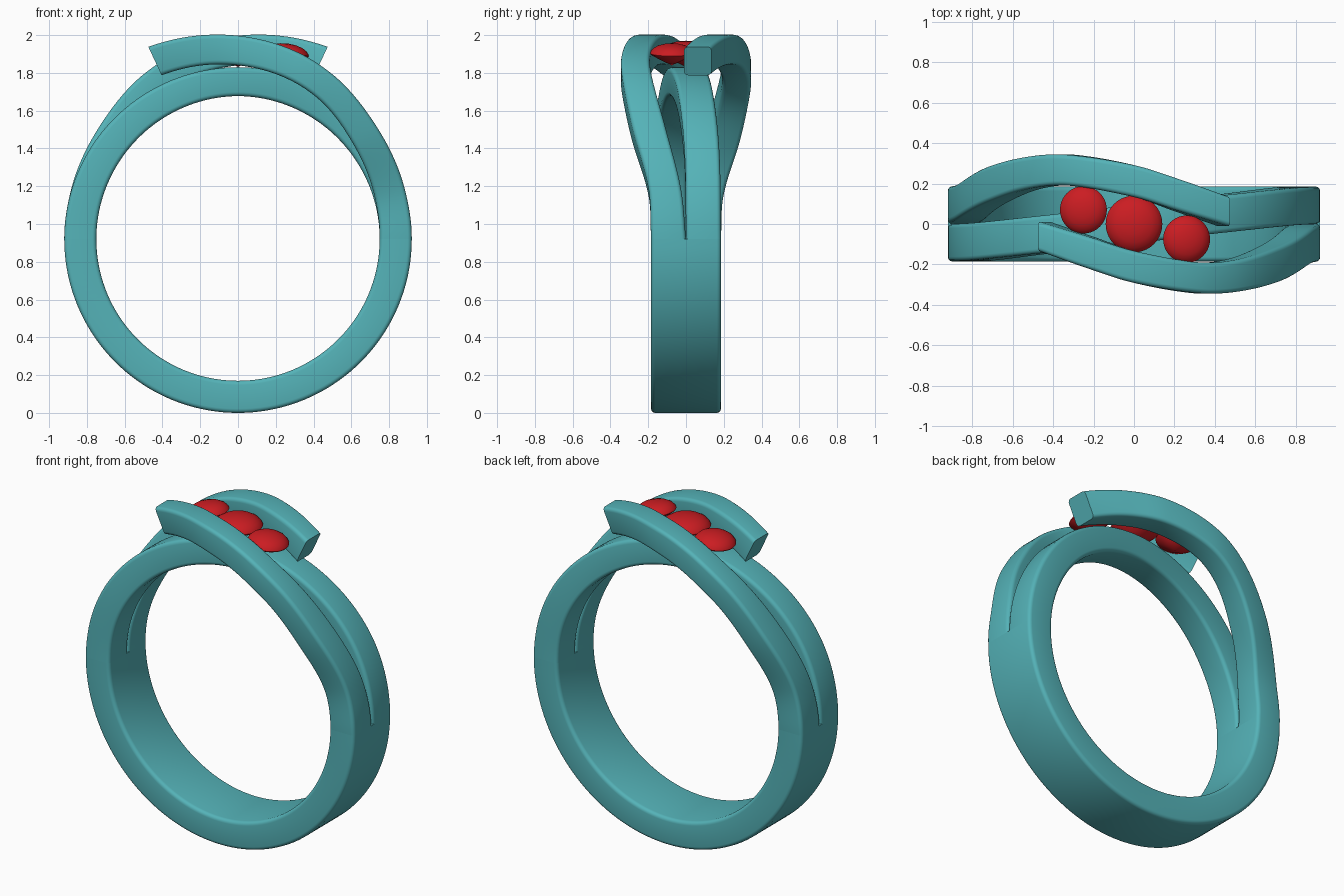
import bpy, bmesh, math
from mathutils import Vector, Matrix

if "Cube" in bpy.data.objects:
    bpy.data.objects.remove(bpy.data.objects["Cube"])

CZ = 0.92  # height of the ring centre


def material(name, color):
    m = bpy.data.materials.new(name)
    m.diffuse_color = color
    m.use_nodes = True
    m.node_tree.nodes["Principled BSDF"].inputs["Base Color"].default_value = m.diffuse_color
    return m


metal = material("teal_metal", (0.09, 0.45, 0.48, 1))
red = material("red_stone", (0.6, 0.012, 0.016, 1))


def finish(name, bm, mat, angle=35):
    bmesh.ops.recalc_face_normals(bm, faces=bm.faces)
    me = bpy.data.meshes.new(name)
    bm.to_mesh(me)
    bm.free()
    ob = bpy.data.objects.new(name, me)
    bpy.context.collection.objects.link(ob)
    me.materials.append(mat)
    bpy.ops.object.select_all(action='DESELECT')
    ob.select_set(True)
    bpy.context.view_layer.objects.active = ob
    bpy.ops.object.shade_smooth_by_angle(angle=math.radians(angle))
    return ob


def interp(keys, t):
    """Smooth curve through rows of (angle, values...)."""
    n = len(keys)
    i = max(j for j in range(n - 1) if keys[j][0] <= t + 1e-6)
    a, b = keys[i], keys[i + 1]
    p, q = keys[max(i - 1, 0)], keys[min(i + 2, n - 1)]
    h = b[0] - a[0]
    s = (t - a[0]) / h
    out = []
    for k in range(1, len(a)):
        ma = (b[k] - p[k]) / (b[0] - p[0]) * h
        mb = (q[k] - a[k]) / (q[0] - a[0]) * h
        out.append((2*s**3 - 3*s**2 + 1) * a[k] + (s**3 - 2*s**2 + s) * ma
                   + (3*s**2 - 2*s**3) * b[k] + (s**3 - s**2) * mb)
    return out


def section(w, h, r=0.022, seg=4):
    """Rounded rectangle, w wide and h thick."""
    pts = []
    for c, (sx, sy) in enumerate([(1, 1), (-1, 1), (-1, -1), (1, -1)]):
        for k in range(seg + 1):
            a = math.radians(90 * c + 90 * k / seg)
            pts.append((sx * (w/2 - r) + r * math.cos(a), sy * (h/2 - r) + r * math.sin(a)))
    return pts


def band(name, keys, steps, flip=False):
    """Sweep the section around the ring; rows are (angle, outer r, thickness, y, width)."""
    bm = bmesh.new()
    rings = []
    for s in range(steps + 1):
        t = keys[0][0] + (keys[-1][0] - keys[0][0]) * s / steps
        ro, th, y, w = interp(keys, t)
        a = math.radians(t)
        ring = []
        for u, v in section(w, th):
            r = ro - th / 2 + v
            ring.append(bm.verts.new((r * math.cos(a), y + u, CZ + r * math.sin(a))))
        rings.append(ring)
    n = len(rings[0])
    for A, B in zip(rings, rings[1:]):
        for k in range(n):
            bm.faces.new((A[k], A[(k+1) % n], B[(k+1) % n], B[k]))
    bm.faces.new(rings[0])
    bm.faces.new(rings[-1])
    if flip:
        bmesh.ops.rotate(bm, verts=bm.verts, cent=(0, 0, 0), matrix=Matrix.Rotation(math.pi, 3, 'Z'))
    return finish(name, bm, metal)


# Full-width lower half of the ring
band("shank", [(-180, .92, .17, 0, .37), (-90, .92, .17, 0, .37), (0, .92, .17, 0, .37)], 72)

# Inner strand crossing diagonally under the stones
band("inner_strand", [(0, .92, .17, .0925, .185), (30, .918, .168, .085, .185), (60, .913, .16, .05, .185),
                      (90, .91, .153, 0, .19), (120, .913, .16, -.05, .185),
                      (150, .918, .168, -.085, .185), (180, .92, .17, -.0925, .185)], 80)

# Outer bypass strands, the second turned half way round
bypass = [(0, .92, .17, -.0925, .185), (17, .922, .165, -.112, .172), (40, .947, .155, -.198, .176),
          (60, 1.005, .15, -.258, .158), (72, 1.038, .152, -.265, .152), (90, 1.077, .157, -.212, .158),
          (102, 1.1, .16, -.142, .158), (115, 1.123, .166, -.062, .145)]
band("front_bypass_strand", bypass, 70)
band("back_bypass_strand", bypass, 70, True)


def stone(name, loc, r, tilt):
    """Lathed stone: domed crown over a pointed base."""
    prof = [(0, -.07)] + [(f, z) for f, z in ((.5, -.04), (.97, -.006), (1, 0), (.97, .008), (.85, .025),
                                              (.65, .04), (.35, .05))] + [(0, .054)]
    bm = bmesh.new()
    k = r / .125
    vs = [bm.verts.new((f * r, 0, z * k)) for f, z in prof]
    es = [bm.edges.new(e) for e in zip(vs, vs[1:])]
    bmesh.ops.spin(bm, geom=vs + es, cent=(0, 0, 0), axis=(0, 0, 1), angle=2 * math.pi, steps=40)
    bmesh.ops.remove_doubles(bm, verts=bm.verts, dist=1e-5)
    rot = Matrix.Translation(Vector(loc)) @ Matrix.Rotation(math.radians(tilt), 4, 'Y')
    bmesh.ops.transform(bm, matrix=rot, verts=bm.verts)
    finish(name, bm, red, 40)


# Row of three stones between the bypass strands
stone("left_stone", (-.25, .07, 1.905), .117, -8)
stone("centre_stone", (0, 0, 1.91), .14, 0)
stone("right_stone", (.26, -.075, 1.905), .117, 8)
